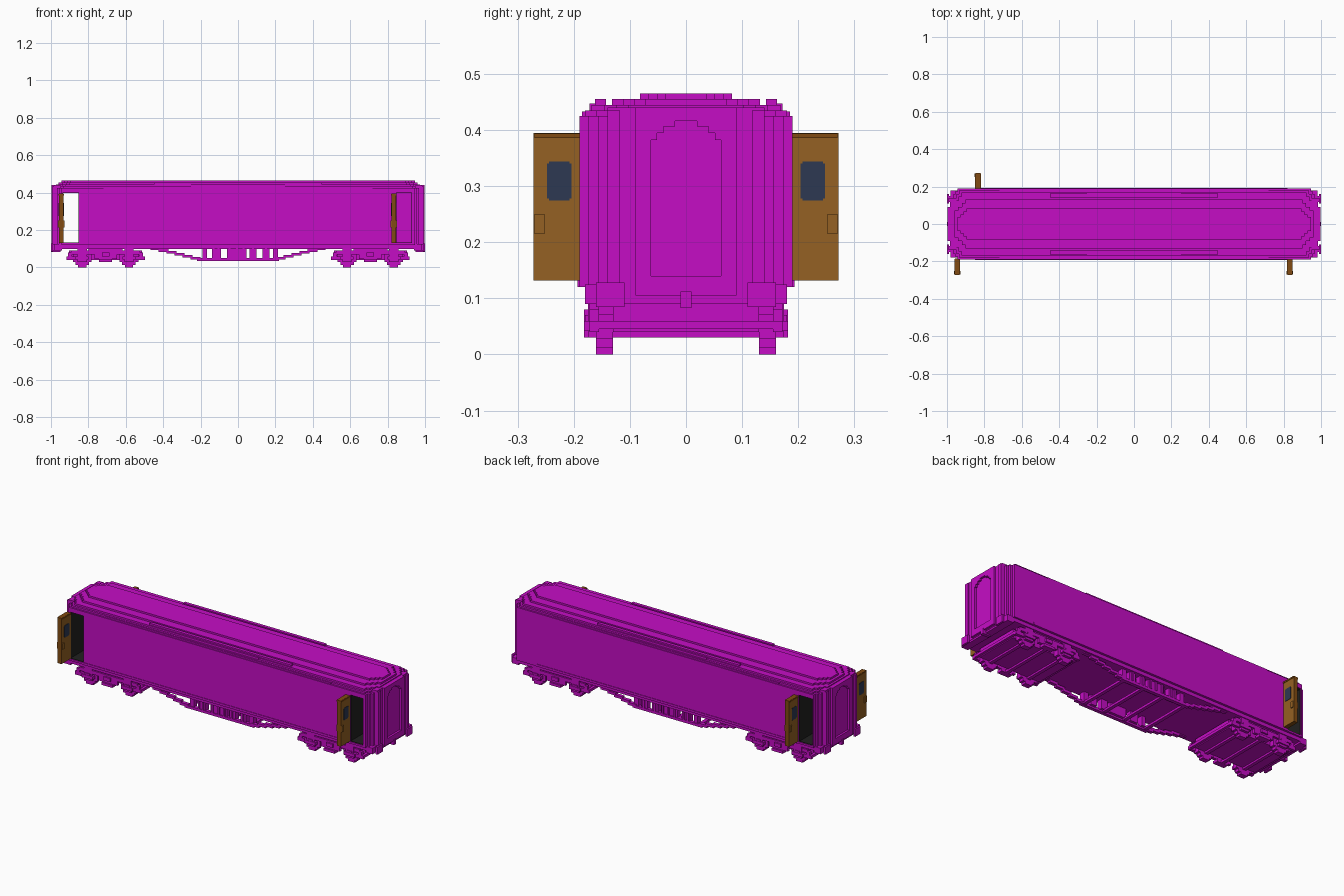
import bpy, bmesh, math
from mathutils import Matrix

if "Cube" in bpy.data.objects:
    bpy.data.objects.remove(bpy.data.objects["Cube"])


def material(name, rgb):
    m = bpy.data.materials.new(name)
    m.use_nodes = True
    m.diffuse_color = (*rgb, 1)
    bsdf = m.node_tree.nodes["Principled BSDF"]
    bsdf.inputs["Base Color"].default_value = (*rgb, 1)
    bsdf.inputs["Roughness"].default_value = 0.8
    return m


MAGENTA = material("magenta paint", (0.56, 0.004, 0.56))
BROWN = material("door brown", (0.30, 0.12, 0.017))
EDGE = material("door edge brown", (0.22, 0.07, 0.006))
GLASS = material("dark blue glass", (0.027, 0.04, 0.085))
DARK = material("dark interior", (0.015, 0.015, 0.014))


def finish(name, bm, *mats):
    bmesh.ops.recalc_face_normals(bm, faces=bm.faces)
    me = bpy.data.meshes.new(name)
    bm.to_mesh(me)
    bm.free()
    ob = bpy.data.objects.new(name, me)
    for m in mats:
        me.materials.append(m)
    bpy.context.collection.objects.link(ob)
    return ob


def add_box(bm, x0, x1, y0, y1, z0, z1):
    mat = Matrix.Translation(((x0 + x1) / 2, (y0 + y1) / 2, (z0 + z1) / 2))
    mat = mat @ Matrix.Diagonal((abs(x1 - x0), abs(y1 - y0), abs(z1 - z0), 1))
    return bmesh.ops.create_cube(bm, size=1, matrix=mat)["verts"]


def boxes(name, items, mat=MAGENTA, sx=(1,), sy=(1,)):
    """Boxes (x0, x1, y0, y1, z0, z1), repeated for each x and y sign."""
    bm = bmesh.new()
    for x0, x1, y0, y1, z0, z1 in items:
        for a in sx:
            for b in sy:
                add_box(bm, a * x0, a * x1, b * y0, b * y1, z0, z1)
    return finish(name, bm, mat)


def stepped_plan(name, z0, z1, length, width, cx, cy, steps=4, clip=None):
    """Slab whose four plan corners are cut away in small steps."""
    pts = []
    for i in range(steps):
        x = length - cx + cx * i / (steps - 1)
        y = width - cy * i / (steps - 1)
        if i:
            pts.append((pts[-1][0], y))
        pts.append((x, y))
    pts += [(x, -y) for x, y in reversed(pts)]
    pts += [(-x, -y) for x, y in pts]
    if clip:
        pts = [(min(max(x, clip[0]), clip[1]), y) for x, y in pts]
    bm = bmesh.new()
    f = bm.faces.new([bm.verts.new((x, y, z0)) for x, y in pts])
    top = bmesh.ops.extrude_face_region(bm, geom=[f])["geom"]
    bmesh.ops.translate(bm, vec=(0, 0, z1 - z0),
                        verts=[v for v in top if isinstance(v, bmesh.types.BMVert)])
    bmesh.ops.dissolve_degenerate(bm, dist=1e-5, edges=bm.edges)
    return finish(name, bm, MAGENTA)


BOTH = (1, -1)
FLOOR, LINTEL = 0.13, 0.40

# Body: floor, long saloon, two cut-corner ends, and the band above the doors
boxes("sole_bar", [(-0.955, 0.955, -0.18, 0.18, 0.10, 0.122)])
stepped_plan("floor", 0.12, FLOOR, 0.98, 0.19, 0.035, 0.05)
boxes("saloon_body", [(-0.85, 0.845, -0.19, 0.19, FLOOR, LINTEL)])
stepped_plan("end_wall_left", FLOOR, LINTEL, 0.98, 0.19, 0.035, 0.05, clip=(0.93, 2))
stepped_plan("end_wall_right", FLOOR, LINTEL, 0.98, 0.19, 0.035, 0.05, clip=(-2, -0.938))
boxes("left_lobby_back_wall", [(0.845, 0.93, 0.17, 0.19, FLOOR, LINTEL)])
stepped_plan("door_lintel_band", LINTEL, 0.425, 0.98, 0.19, 0.035, 0.05)

# Dark lining of the two lobbies behind the open doors
lining = []
for xa, xb, yb in ((-0.938, -0.85, 0.185), (0.845, 0.93, 0.17)):
    lining += [(xa, xa + 0.003, -0.185, yb, FLOOR, LINTEL),
               (xb - 0.003, xb, -0.185, yb, FLOOR, LINTEL),
               (xa, xb, -0.185, yb, FLOOR, FLOOR + 0.003),
               (xa, xb, -0.185, yb, LINTEL - 0.003, LINTEL)]
boxes("lobby_lining", lining, DARK)

# Stepped roof
for i, (z0, z1, l, w, cx, cy) in enumerate([
        (0.425, 0.435, 0.98, 0.18, 0.045, 0.06),
        (0.435, 0.445, 0.972, 0.168, 0.05, 0.065),
        (0.445, 0.455, 0.96, 0.132, 0.06, 0.06),
        (0.455, 0.465, 0.945, 0.082, 0.05, 0.045)]):
    stepped_plan("roof_step_%d" % (i + 1), z0, z1, l, w, cx, cy)
boxes("rain_strips", [(-0.45, 0.45, 0.143, 0.162, 0.445, 0.455),
                      (-0.25, 0.25, 0.16, 0.172, 0.435, 0.447),
                      (-0.72, 0.72, 0.175, 0.185, 0.425, 0.433)], sy=BOTH)
boxes("waist_sill", [(-0.85, 0.82, 0.185, 0.193, 0.12, 0.133)], sy=BOTH)

# Gangway ends: backing, frame with a stepped arch, and ribs either side
boxes("gangway_backing", [(0.95, 0.984, -0.14, 0.14, 0.10, 0.44)], sx=BOTH)
frame = [(0.98, 0.996, 0.062, 0.09, 0.105, 0.44), (0.98, 0.996, 0, 0.062, 0.105, 0.14)]
for y0, y1, z in ((0, 0.02, 0.416), (0.02, 0.04, 0.406), (0.04, 0.052, 0.395),
                  (0.052, 0.062, 0.382)):
    frame.append((0.98, 0.996, y0, y1, z, 0.44))
boxes("gangway_frame", frame, sx=BOTH, sy=BOTH)
boxes("end_ribs", [(0.97, 0.992, 0.118, 0.14, 0.12, 0.435)], sx=BOTH, sy=BOTH)

# Buffers, headstock and couplers
boxes("headstock", [(0.94, 0.982, -0.18, 0.18, 0.09, 0.125)], sx=BOTH)
boxes("buffers", [(0.97, 0.988, 0.12, 0.15, 0.09, 0.122),
                  (0.988, 1.0, 0.11, 0.16, 0.085, 0.128)], sx=BOTH, sy=BOTH)
boxes("couplers", [(0.95, 1.0, -0.01, 0.01, 0.083, 0.112)], sx=BOTH)

# Bogies: frames, axle boxes, springs and under-plate
CX = 0.708
bogie_side = [(-0.185, 0.185, 0.155, 0.172, 0.07, 0.09),
              (-0.21, -0.16, 0.155, 0.172, 0.04, 0.06),
              (0.16, 0.21, 0.155, 0.172, 0.04, 0.06),
              (-0.2, -0.18, 0.155, 0.172, 0.06, 0.08),
              (0.18, 0.2, 0.155, 0.172, 0.06, 0.08),
              (-0.06, 0.06, 0.155, 0.172, 0.045, 0.07),
              (-0.035, 0.035, 0.15, 0.182, 0.03, 0.045),
              (-0.02, 0.02, 0.15, 0.182, 0.06, 0.08),
              (-0.09, 0.09, 0.14, 0.165, 0.088, 0.11)]
for a in (-0.125, 0.125):
    bogie_side += [(a - 0.025, a + 0.025, 0.155, 0.175, 0.03, 0.1),
                   (a - 0.035, a + 0.035, 0.155, 0.182, 0.042, 0.06),
                   (a - 0.015, a + 0.015, 0.155, 0.18, 0.06, 0.07)]
boxes("bogie_side_frames", [(CX + b[0], CX + b[1], *b[2:]) for b in bogie_side],
      sx=BOTH, sy=BOTH)
boxes("bogie_cores", [(CX - 0.195, CX + 0.195, -0.13, 0.13, 0.04, 0.09),
                      (CX - 0.09, CX + 0.09, -0.12, 0.12, 0.085, 0.11),
                      (CX - 0.21, CX - 0.195, -0.17, 0.17, 0.045, 0.06),
                      (CX + 0.195, CX + 0.21, -0.17, 0.17, 0.045, 0.06)], sx=BOTH)
boxes("bogie_cross_bars", [(CX + d - 0.01, CX + d + 0.01, -0.16, 0.16, 0.03, 0.045)
                           for d in (-0.125, 0, 0.125)], sx=BOTH)

# Wheels: stepped discs made of three overlapping slabs
wheels = []
for a in (CX - 0.125, CX + 0.125):
    for hw, hh in ((0.022, 0.05), (0.036, 0.038), (0.05, 0.022)):
        wheels.append((a - hw, a + hw, 0.13, 0.16, 0.05 - hh, 0.05 + hh))
boxes("wheels", wheels, sx=BOTH, sy=BOTH)

# Truss rods: flat middle with stairs climbing to the floor
truss = [(-0.22, 0.22, 0.15, 0.17, 0.035, 0.05)]
for i in range(7):
    x, z = 0.2 + i * 0.043, 0.042 + i * 0.0105
    for s in BOTH:
        truss.append((s * x, s * (x + 0.053), 0.15, 0.17, z, z + 0.015))
boxes("truss_rods", truss, sy=BOTH)

# Equipment posts and cases hung between floor and truss
posts = [(-0.19, -0.165), (-0.14, -0.09), (-0.06, 0.045), (0.062, 0.1),
         (0.13, 0.168), (0.187, 0.215)]
boxes("underfloor_cases", [(a, b, 0.135, 0.165, 0.045, 0.105) for a, b in posts], sy=BOTH)
boxes("case_ribs", [(x, x + 0.01, 0.16, 0.172, 0.05, 0.11)
                    for x in (-0.135, -0.11, -0.05, -0.01, 0.025, 0.075, 0.145)], sy=BOTH)
boxes("truss_cross_bars", [(x - 0.01, x + 0.01, -0.16, 0.16, 0.037, 0.05)
                           for x in (-0.2, -0.06, 0.07, 0.2)])


# Open doors standing square to the sides, with glass and handle
def door(name, x0, side):
    x1 = x0 + 0.025
    bm = bmesh.new()
    add_box(bm, x0, x1, side * 0.185, side * 0.272, 0.132, 0.395)
    bm.normal_update()
    for f in bm.faces:
        f.material_index = 0 if abs(f.normal.x) > 0.5 else 1
    finish(name + "_leaf", bm, BROWN, EDGE)
    ya, yb = side * 0.204, side * 0.248
    boxes(name + "_glass", [(x0 - 0.002, x1 + 0.002, ya, yb, 0.278, 0.34),
                            (x0 - 0.002, x1 + 0.002, side * 0.208, side * 0.244, 0.274, 0.344)],
          GLASS)
    boxes(name + "_trim", [(x0 - 0.005, x1 + 0.005, side * 0.252, side * 0.27, 0.215, 0.25)],
          BROWN)
    boxes(name + "_hinge", [(x0 - 0.003, x1 + 0.003, side * 0.188, side * 0.27, 0.386, 0.394)],
          EDGE)


door("front_right_door", -0.958, -1)
door("front_left_door", 0.82, -1)
door("back_right_door", -0.847, 1)
